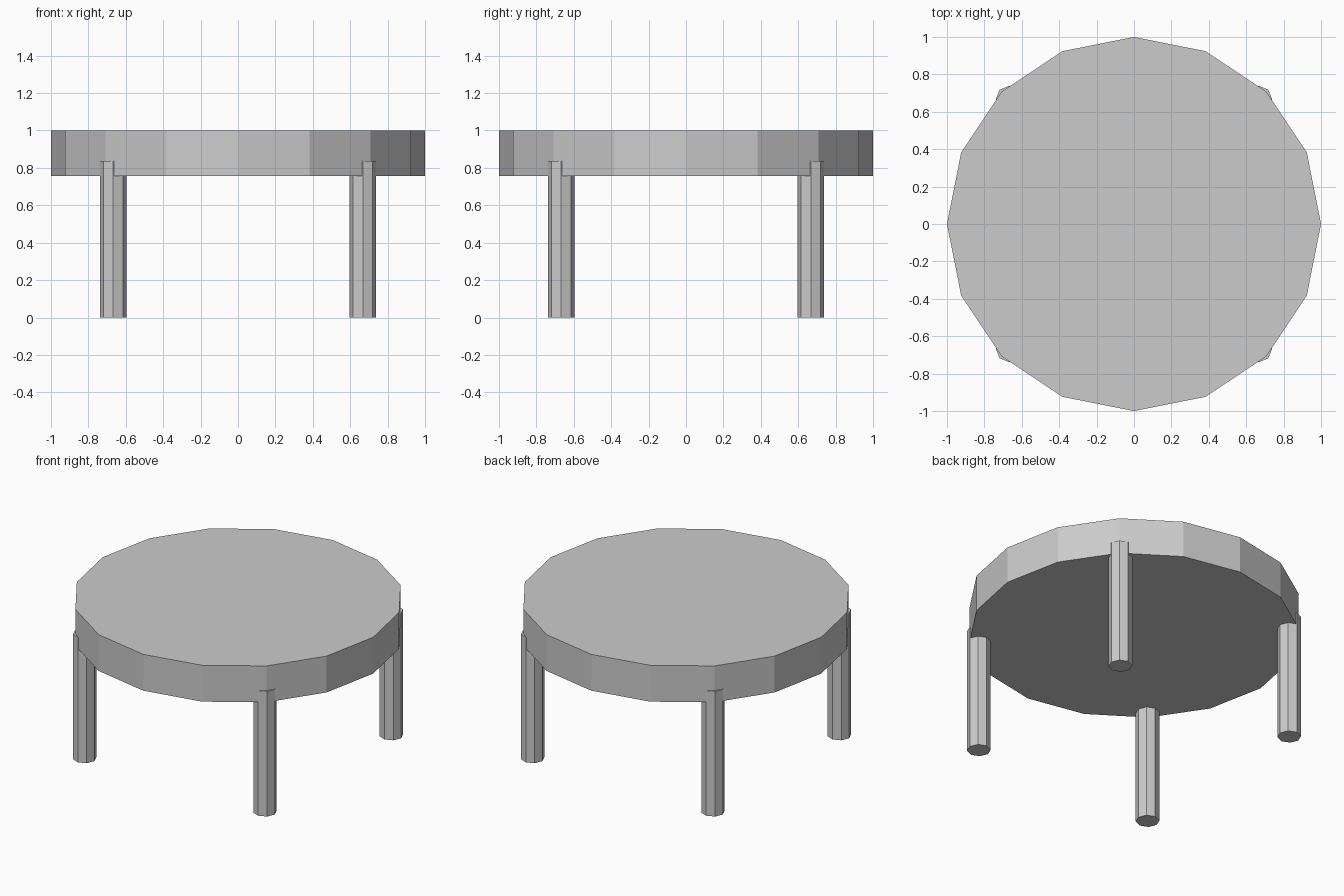
import bpy

if "Cube" in bpy.data.objects:
    bpy.data.objects.remove(bpy.data.objects["Cube"])

# Single plain grey for the whole table
grey = bpy.data.materials.new("plain grey")
grey.diffuse_color = (0.6, 0.6, 0.6, 1.0)
grey.use_nodes = True
grey.node_tree.nodes["Principled BSDF"].inputs["Base Color"].default_value = grey.diffuse_color


def prism(name, sides, radius, z0, z1, x=0.0, y=0.0):
    """Upright flat-shaded prism with corners on the x and y axes."""
    bpy.ops.mesh.primitive_cylinder_add(
        vertices=sides, radius=radius, depth=z1 - z0,
        location=(x, y, (z0 + z1) / 2))
    obj = bpy.context.object
    obj.name = name
    obj.data.materials.append(grey)
    return obj


# Sixteen-sided table top
prism("table_top", 16, 1.0, 0.757, 1.0)

# Four eight-sided legs, running up into the top
for side, sx in (("left", -1), ("right", 1)):
    for end, sy in (("front", -1), ("back", 1)):
        prism(f"{end}_{side}_leg", 8, 0.072, 0.0, 0.836, sx * 0.667, sy * 0.667)
